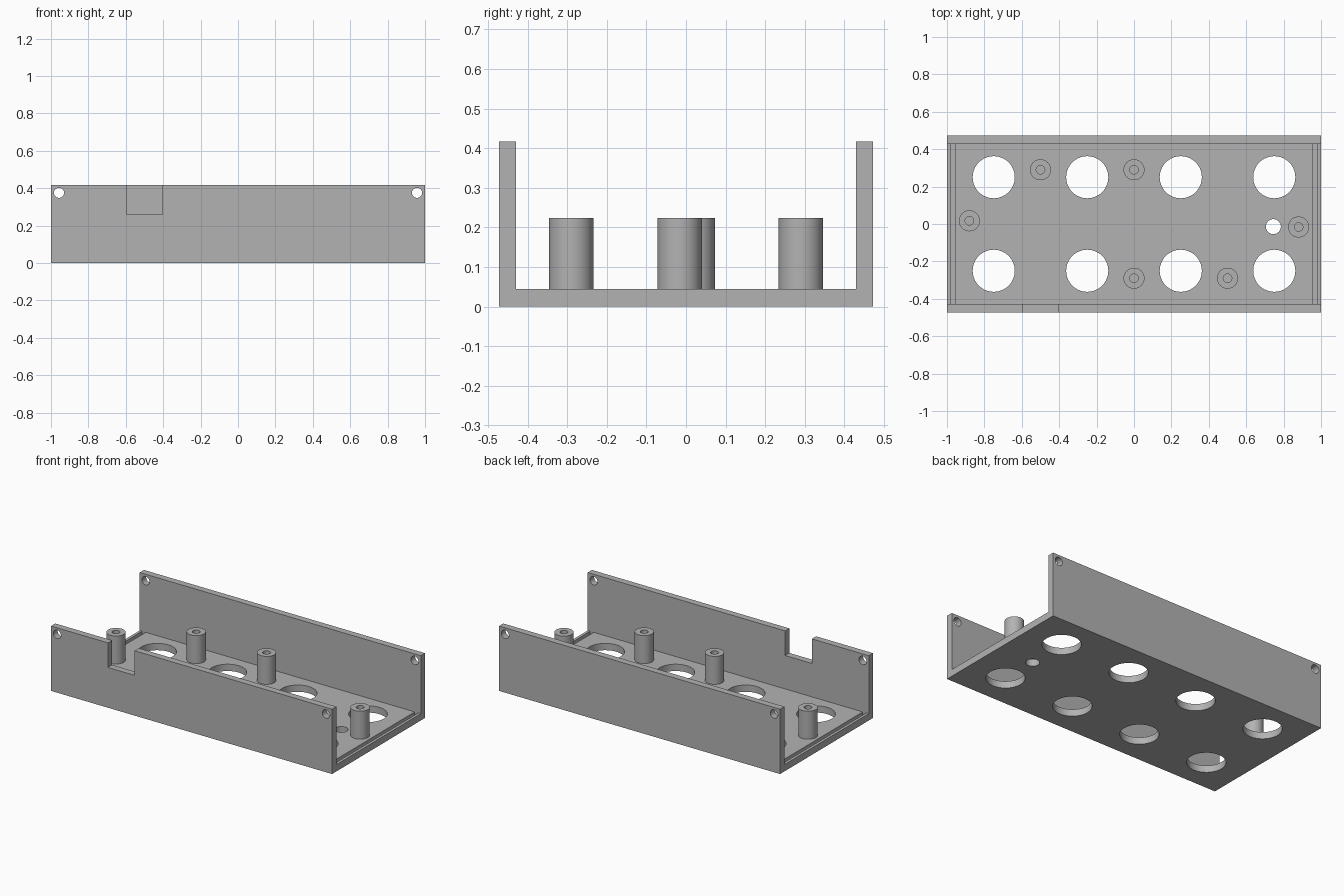
import bpy, bmesh, math
from mathutils import Matrix, Vector

if "Cube" in bpy.data.objects:
    bpy.data.objects.remove(bpy.data.objects["Cube"])

HALF_Y, HEIGHT, WALL, FLOOR = 0.472, 0.417, 0.043, 0.044

grey = bpy.data.materials.new("grey plastic")
grey.diffuse_color = (0.45, 0.45, 0.45, 1)
grey.use_nodes = True
grey.node_tree.nodes["Principled BSDF"].inputs["Base Color"].default_value = grey.diffuse_color


def make_object(name, bm):
    bmesh.ops.recalc_face_normals(bm, faces=bm.faces)
    mesh = bpy.data.meshes.new(name)
    bm.to_mesh(mesh)
    bm.free()
    mesh.materials.append(grey)
    obj = bpy.data.objects.new(name, mesh)
    bpy.context.collection.objects.link(obj)
    return obj


def add_box(bm, lo, hi):
    lo, hi = Vector(lo), Vector(hi)
    bmesh.ops.create_cube(bm, size=1, matrix=Matrix.Translation((lo + hi) / 2)
                          @ Matrix.Diagonal((*(hi - lo), 1)))


def add_cylinder(bm, centre, radius, depth, rotation=Matrix(), sides=48):
    bmesh.ops.create_cone(bm, cap_ends=True, segments=sides, radius1=radius,
                          radius2=radius, depth=depth,
                          matrix=Matrix.Translation(centre) @ rotation)


def smooth(obj):
    bpy.ops.object.select_all(action='DESELECT')
    obj.select_set(True)
    bpy.context.view_layer.objects.active = obj
    bpy.ops.object.shade_smooth_by_angle(angle=math.radians(30))


# Tray: U-shaped profile extruded along x
inner = HALF_Y - WALL
profile = [(-HALF_Y, 0), (HALF_Y, 0), (HALF_Y, HEIGHT), (inner, HEIGHT),
           (inner, FLOOR), (-inner, FLOOR), (-inner, HEIGHT), (-HALF_Y, HEIGHT)]
bm = bmesh.new()
face = bm.faces.new([bm.verts.new((-1, y, z)) for y, z in profile])
ext = bmesh.ops.extrude_face_region(bm, geom=[face])
bmesh.ops.translate(bm, vec=(2, 0, 0),
                    verts=[v for v in ext["geom"] if isinstance(v, bmesh.types.BMVert)])
tray = make_object("tray", bm)

# Cutters: floor openings, cable hole, wall screw holes, end grooves, wall notch
bm = bmesh.new()
for x in (-0.75, -0.25, 0.25, 0.75):
    for y in (-0.25, 0.25):
        add_cylinder(bm, (x, y, 0.02), 0.1125, 0.2, sides=64)
add_cylinder(bm, (0.745, -0.014, 0.02), 0.04, 0.2)
for side in (-1, 1):
    add_cylinder(bm, (side * 0.957, 0, 0.375), 0.027, 1.2,
                 Matrix.Rotation(math.pi / 2, 4, 'X'), 32)
    xs = sorted((side * 0.957, side * 0.982))
    add_box(bm, (xs[0], -inner, 0.022), (xs[1], inner, 0.08))
add_box(bm, (-0.595, -0.6, 0.259), (-0.405, -0.4, 0.6))
cutter = make_object("cutter", bm)
cutter.hide_render = True

cut = tray.modifiers.new("openings", 'BOOLEAN')
cut.operation, cut.solver, cut.object = 'DIFFERENCE', 'EXACT', cutter
bpy.context.view_layer.objects.active = tray
bpy.ops.object.modifier_apply(modifier=cut.name)
bpy.data.objects.remove(cutter)
smooth(tray)


# Standoffs: lathed posts with a blind screw hole
def standoff(index, x, y, sides=48):
    section = [(0.056, FLOOR - 0.005), (0.056, 0.224), (0.023, 0.224), (0.023, FLOOR + 0.001)]
    bm = bmesh.new()
    rings = [[bm.verts.new((x + r * math.cos(a), y + r * math.sin(a), z))
              for a in (math.tau * i / sides for i in range(sides))]
             for r, z in section]
    for lower, upper in zip(rings, rings[1:]):
        for i in range(sides):
            j = (i + 1) % sides
            bm.faces.new((lower[i], lower[j], upper[j], upper[i]))
    bm.faces.new(rings[0])
    bm.faces.new(rings[-1])
    smooth(make_object(f"standoff_{index}", bm))


for n, (x, y) in enumerate([(-0.5, 0.29), (0, 0.29), (-0.88, 0.017),
                            (0.88, -0.016), (0, -0.29), (0.5, -0.29)], 1):
    standoff(n, x, y)
